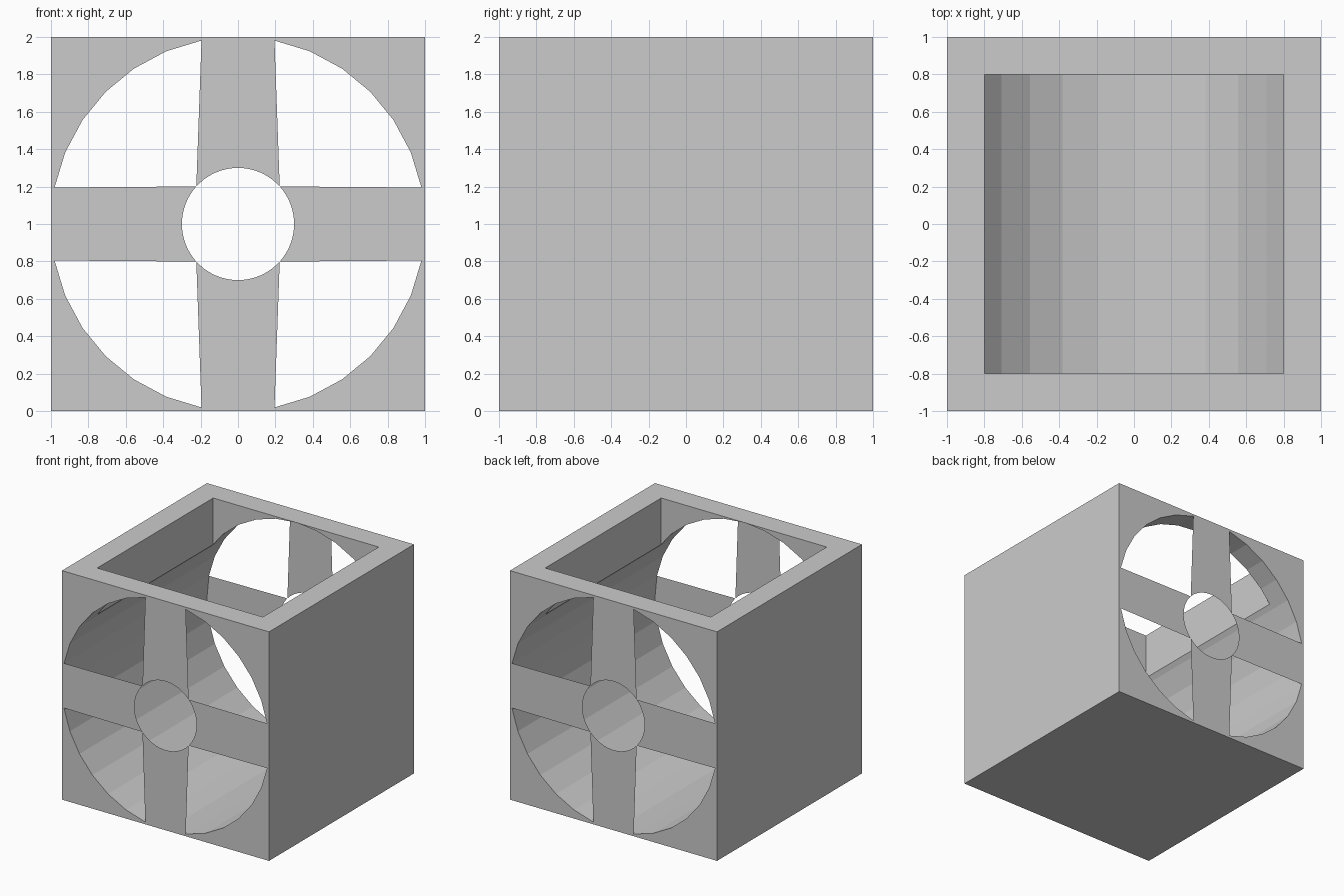
import bpy, bmesh
from math import sin, cos, radians

if "Cube" in bpy.data.objects:
    bpy.data.objects.remove(bpy.data.objects["Cube"])

CZ = 1.0        # height of the bore axis
SEG = 11.25     # bore is a 32-sided cylinder of radius 1


def polar(r, deg):
    return (r * cos(radians(deg)), CZ + r * sin(radians(deg)))


def make_object(name, bm):
    bmesh.ops.recalc_face_normals(bm, faces=bm.faces)
    me = bpy.data.meshes.new(name)
    bm.to_mesh(me)
    bm.free()
    ob = bpy.data.objects.new(name, me)
    bpy.context.collection.objects.link(ob)
    return ob


def prism(name, profile, y0, y1):
    """Extrude an x-z profile along y."""
    bm = bmesh.new()
    face = bm.faces.new([bm.verts.new((x, y0, z)) for x, z in profile])
    ext = bmesh.ops.extrude_face_region(bm, geom=[face], use_keep_orig=True)
    moved = [v for v in ext["geom"] if isinstance(v, bmesh.types.BMVert)]
    bmesh.ops.translate(bm, verts=moved, vec=(0, y1 - y0, 0))
    return make_object(name, bm)


def mirror_x(ob):
    m = ob.modifiers.new("mirror", "MIRROR")
    m.use_mirror_merge = False


# Corner blocks left between the square shell and the round bore
upper_arc = [polar(1, i * SEG) for i in range(9)]
lower_arc = [(x, 2 * CZ - z) for x, z in upper_arc]
upper = prism("upper_shell", upper_arc + [(1, 2)], -1, 1)
lower = prism("lower_shell", lower_arc + [(1, 0)], -1, 1)

# Square opening cut down through the top into the bore
cutter = prism("opening_cutter", [(-1, 1.1), (0.8, 1.1), (0.8, 3), (-1, 3)], -0.8, 0.8)
cutter.hide_render = True
cutter.hide_viewport = True
cut = upper.modifiers.new("opening", "BOOLEAN")
cut.operation = "DIFFERENCE"
cut.solver = "EXACT"
cut.object = cutter
mirror_x(upper)
mirror_x(lower)


# Flat four-spoke grilles with a round hub hole, on front and back
def grille(name, y):
    bm = bmesh.new()
    for k in range(4):
        base = 90 * k
        half = 42 if k % 2 == 0 else 48
        rim = [polar(1, base + a) for a in (-SEG, 0, SEG)]
        hub = [polar(0.3, base + half - 2 * half * i / 16) for i in range(17)]
        bm.faces.new([bm.verts.new((x, y, z)) for x, z in rim + hub])
    bmesh.ops.remove_doubles(bm, verts=bm.verts, dist=0.0005)
    return make_object(name, bm)


grille("front_grille", -1)
grille("back_grille", 1)
